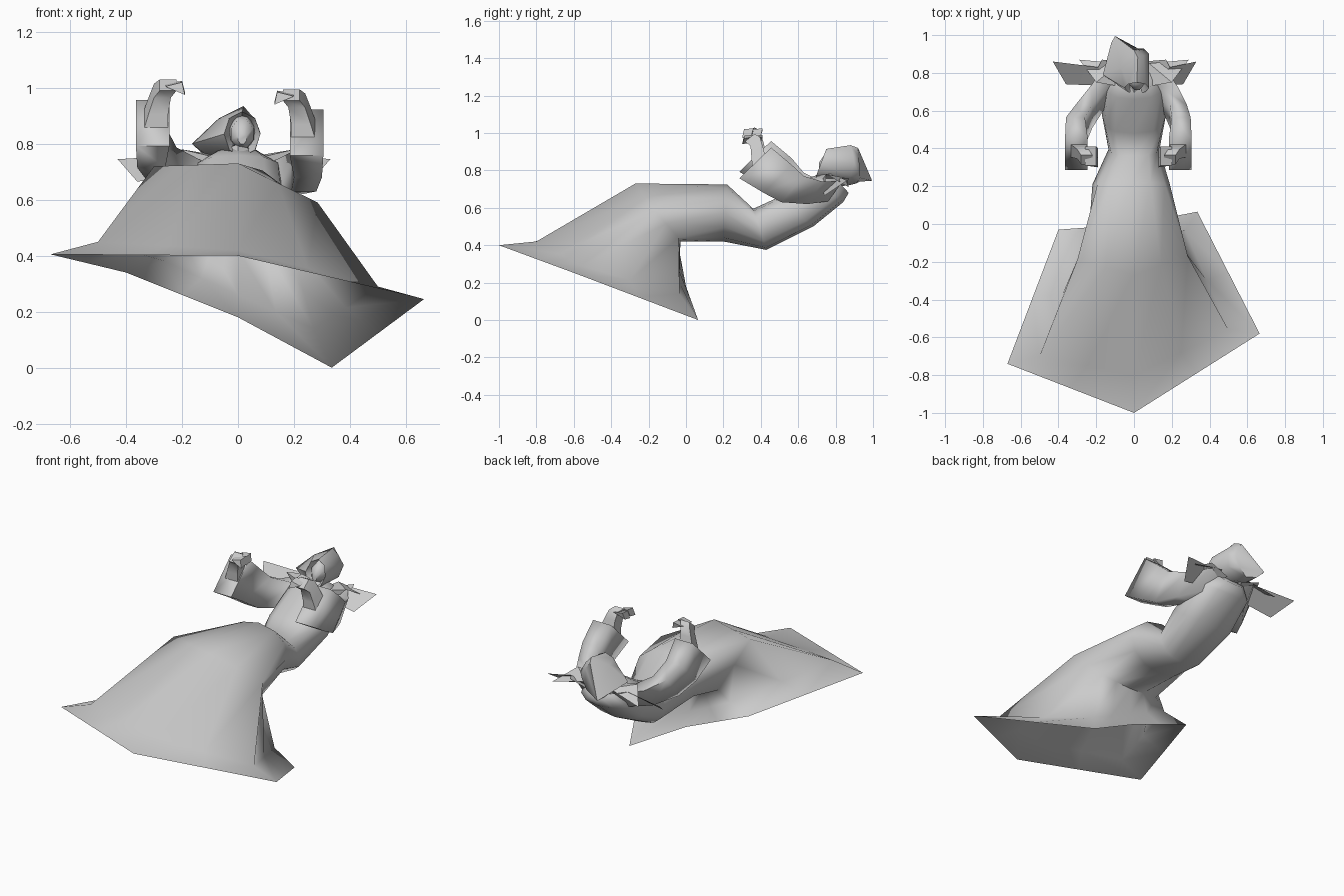
import bpy
from math import sin, cos, pi, radians, copysign
from mathutils import Vector

if "Cube" in bpy.data.objects:
    bpy.data.objects.remove(bpy.data.objects["Cube"])


def make(name, verts, faces, angle=50):
    me = bpy.data.meshes.new(name)
    me.from_pydata([tuple(v) for v in verts], [], faces)
    ob = bpy.data.objects.new(name, me)
    bpy.context.collection.objects.link(ob)
    bpy.ops.object.select_all(action='DESELECT')
    ob.select_set(True)
    bpy.context.view_layer.objects.active = ob
    bpy.ops.object.mode_set(mode='EDIT')
    bpy.ops.mesh.select_all(action='SELECT')
    bpy.ops.mesh.normals_make_consistent(inside=False)
    bpy.ops.object.mode_set(mode='OBJECT')
    bpy.ops.object.shade_smooth_by_angle(angle=radians(angle))
    return ob


def loft(name, rings, cap_start=False, cap_end=False, angle=50):
    n = len(rings[0])
    faces = [(r * n + i, r * n + (i + 1) % n, (r + 1) * n + (i + 1) % n, (r + 1) * n + i)
             for r in range(len(rings) - 1) for i in range(n)]
    if cap_start:
        faces.append(tuple(range(n)))
    if cap_end:
        faces.append(tuple(range((len(rings) - 1) * n, len(rings) * n)))
    return make(name, [p for r in rings for p in r], faces, angle)


def section(top, bottom, width, x=0, box=1.0, n=12):
    """Rounded section across the spine from its top and bottom (y, z); box < 1 squares it."""
    t, b = Vector((x, *top)), Vector((x, *bottom))
    c, h = (t + b) / 2, (t - b) / 2
    out = []
    for i in range(n):
        u, v = cos(2 * pi * i / n), sin(2 * pi * i / n)
        u, v = copysign(abs(u) ** box, u), copysign(abs(v) ** box, v)
        out.append(c + h * u + Vector((width * v, 0, 0)))
    return out


def doubled(points, puff=1.0):
    """Insert midpoints between six corners, pushed away from the centre."""
    p = [Vector(q) for q in points]
    c = sum(p, Vector()) / len(p)
    out = []
    for i, q in enumerate(p):
        m = (q + p[(i + 1) % len(p)]) / 2
        out += [q, c + (m - c) * puff]
    return out


# Robe: open six-cornered hem, fold, hips, then waist and chest
hem = doubled([(0, -1, .4), (.665, -.58, .245), (.335, .065, 0),
               (0, 0, .18), (-.4, -.03, .34), (-.67, -.74, .405)])
fold = doubled([(0, -.8, .42), (.5, -.56, .29), (.27, -.035, .14),
                (0, -.035, .26), (-.26, -.05, .38), (-.5, -.7, .45)])
hips = doubled([(0, -.27, .73), (.285, -.17, .59), (.19, -.04, .44),
                (0, -.03, .42), (-.19, -.04, .44), (-.3, -.19, .72)], 1.0)
loft("robe", [hem, fold, hips,
              section((.22, .725), (.2, .42), .205, -.015),
              section((.36, .595), (.43, .375), .135, 0, .8),
              section((.48, .65), (.68, .5), .17, 0, .75),
              section((.66, .76), (.84, .63), .16, 0, .8),
              section((.76, .8), (.87, .68), .09)], cap_end=True, angle=85)


# Sleeves: swept tube from shoulder to a flared square cuff
def tube(name, stations, n, angle=50):
    """Each station: centre, half width in x, half-height vector (y, z)."""
    rings = []
    k = 1 / cos(pi / n)
    for (x, y, z), w, (hy, hz) in stations:
        rings.append([(x + k * w * sin(2 * pi * (i + .5) / n),
                       y + k * hy * cos(2 * pi * (i + .5) / n),
                       z + k * hz * cos(2 * pi * (i + .5) / n)) for i in range(n)])
    return loft(name, rings, True, True, angle)


for side, word, dx, dz in ((1, "right", 0, 0), (-1, "left", .06, .035)):
    tube(word + "_sleeve", [
        ((side * .1, .8, .69), .05, (.04, .055)),
        ((side * .18, .69, .68), .05, (.04, .06)),
        ((side * (.235 + dx * .5), .57, .70 + dz * .5), .045, (.06, .07)),
        ((side * (.25 + dx), .49, .755 + dz), .05, (.075, .075)),
        ((side * (.245 + dx), .37, .84 + dz), .06, (.085, .082))], 4, 95)
    tube(word + "_forearm", [
        ((side * (.235 + dx), .39, .84 + dz), .045, (.035, .035)),
        ((side * (.225 + dx), .38, .9 + dz), .035, (.03, .03)),
        ((side * (.21 + dx), .37, .955 + dz), .03, (.025, .025)),
        ((side * (.19 + dx), .34, .975 + dz), .03, (.025, .02))], 4)
    # Curled fingers bending inward
    hx, hz = .2 + dx, .97 + dz
    for k, y in enumerate((.31, .36)):
        make(f"{word}_finger_{k + 1}", [
            (side * hx, y, hz), (side * (hx - .06), y, hz + .015),
            (side * (hx - .07), y - .01, hz - .03),
            (side * hx, y + .05, hz + .01), (side * (hx - .06), y + .05, hz + .02),
            (side * (hx - .07), y + .04, hz - .02)],
            [(0, 1, 4, 3), (1, 2, 5, 4), (0, 2, 1), (3, 4, 5), (0, 3, 5, 2)])

    # Jagged shoulder cape, two overlapping layers
    s, e = side, .1 if side < 0 else 0
    make(word + "_shoulder_cape", [
        (s * .05, .86, .72), (s * .17, .87, .76), (s * .19, .83, .76), (s * (.33 + e), .86, .745),
        (s * (.26 + e), .74, .665), (s * .12, .73, .7)],
        [(0, 1, 2, 5), (5, 2, 4), (2, 3, 4)], 20)
    make(word + "_collar_point", [
        (s * .03, .72, .74), (s * .08, .85, .76), (s * .29, .87, .71), (s * .2, .75, .78),
        (s * .12, .74, .7)],
        [(0, 1, 3), (1, 2, 3), (0, 3, 4)], 20)


# Hood: oval face opening sweeping back to a boxy, pointed tail
def oval(c, w, v, n=8):
    return [(c[0] + w * sin(2 * pi * i / n),
             c[1] + v[0] * cos(2 * pi * i / n),
             c[2] + v[1] * cos(2 * pi * i / n)) for i in range(n)]


back = [(.02, .88, .935), (.05, .89, .9), (.08, .9, .84), (.06, .88, .77),
        (-.02, .87, .72), (-.1, .82, .75), (-.165, .79, .8), (-.07, .83, .89)]
tail = [(.0, .92, .92), (.03, .92, .88), (.05, .93, .82), (.02, .93, .76),
        (-.04, .91, .73), (-.1, .93, .74), (-.12, .96, .76), (-.1, .995, .745)]
loft("hood", [oval((.015, .78, .84), .045, (.02, .06)),
              oval((.015, .72, .835), .065, (.03, .08)), back, tail], True, True)
# Face inside the hood
tube("face", [((.015, .8, .84), .045, (0, .06)), ((.015, .74, .835), .04, (0, .05)),
              ((.015, .71, .82), .015, (0, .02))], 8)
# Collar wedge under the chin
make("collar_front", [(-.09, .73, .76), (.09, .73, .76), (0, .6, .72), (0, .74, .8)],
     [(0, 2, 3), (2, 1, 3)], 20)
